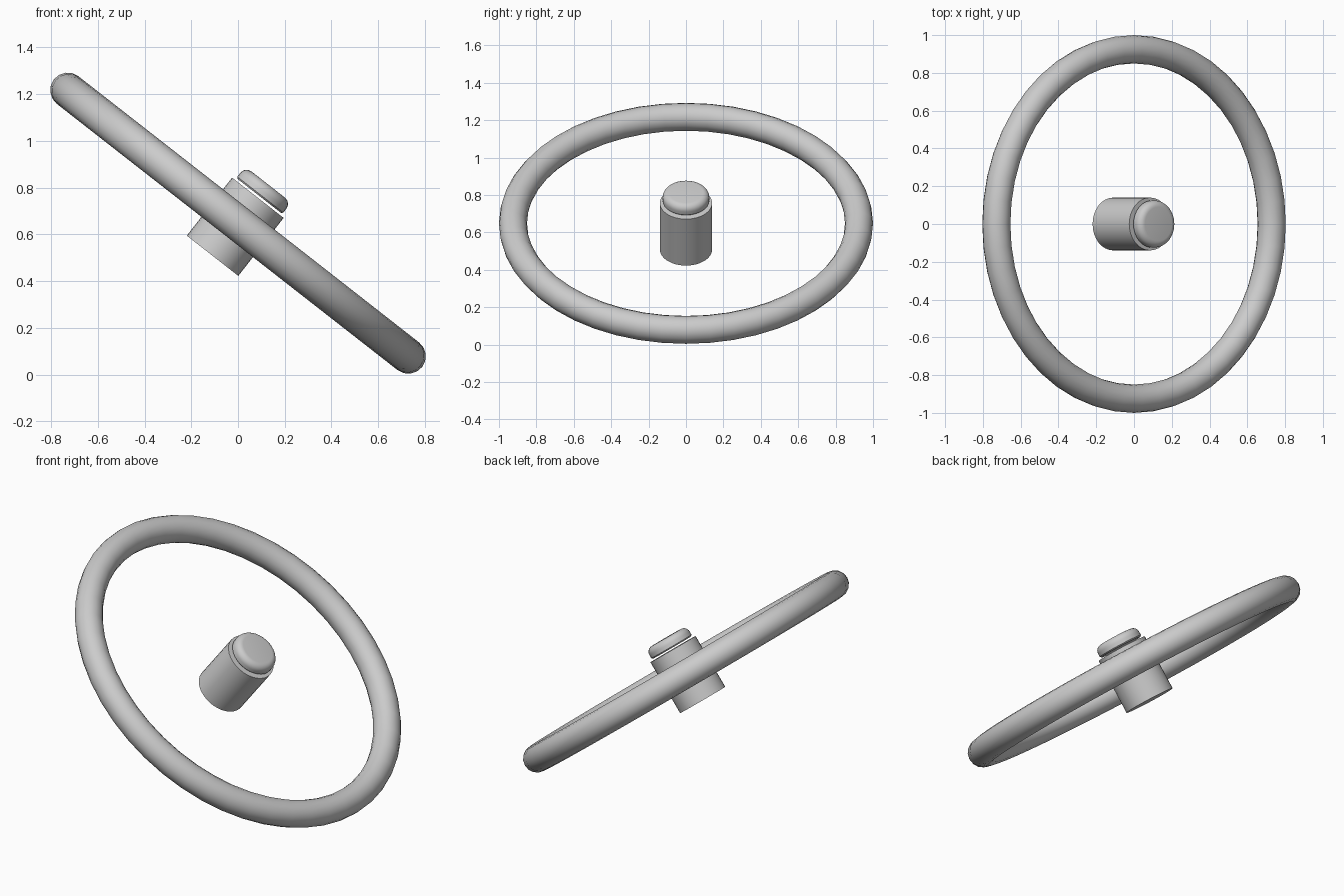
import bpy, bmesh, math
from mathutils import Matrix

cube = bpy.data.objects.get("Cube")
if cube:
    bpy.data.objects.remove(cube, do_unlink=True)

grey = bpy.data.materials.new("light_grey")
grey.use_nodes = True
colour = (0.6, 0.6, 0.6, 1)
grey.diffuse_color = colour
grey.node_tree.nodes["Principled BSDF"].inputs["Base Color"].default_value = colour

# Shared tilt of the whole wheel about its centre
TILT = Matrix.Translation((0, 0, 0.648)) @ Matrix.Rotation(math.radians(38), 4, "Y")


def lathe(name, profile, segments, closed=False):
    """Spin a (radius, height) profile about the wheel axis."""
    bm = bmesh.new()
    verts = [bm.verts.new((r, 0, h)) for r, h in profile]
    pairs = list(zip(verts, verts[1:]))
    if closed:
        pairs.append((verts[-1], verts[0]))
    edges = [bm.edges.new(p) for p in pairs]
    bmesh.ops.spin(bm, geom=verts + edges, cent=(0, 0, 0), axis=(0, 0, 1),
                   angle=math.tau, steps=segments)
    bmesh.ops.remove_doubles(bm, verts=bm.verts, dist=0.0001)
    bmesh.ops.recalc_face_normals(bm, faces=bm.faces)
    mesh = bpy.data.meshes.new(name)
    bm.to_mesh(mesh)
    bm.free()
    mesh.materials.append(grey)
    obj = bpy.data.objects.new(name, mesh)
    bpy.context.collection.objects.link(obj)
    obj.matrix_world = TILT
    bpy.ops.object.select_all(action="DESELECT")
    obj.select_set(True)
    bpy.context.view_layer.objects.active = obj
    bpy.ops.object.shade_smooth_by_angle(angle=math.radians(40))
    return obj


def arc(radius, height, size, start, end, steps):
    """Points on a circular arc in the profile plane, angles in degrees."""
    angles = [math.radians(start + (end - start) * i / steps) for i in range(steps + 1)]
    return [(radius + size * math.cos(a), height + size * math.sin(a)) for a in angles]


# Rim
lathe("rim", arc(0.925, 0, 0.075, 0, 360, 16)[:-1], 48, closed=True)

# Hub cylinder
lathe("hub", [(0, -0.177), (0.14, -0.177), (0.14, 0.138), (0, 0.138)], 32)

# Rounded button floating just above the hub
lathe("horn_button",
      [(0, 0.148), (0.118, 0.148), (0.125, 0.155)]
      + arc(0.09, 0.175, 0.035, 0, 90, 6) + [(0, 0.21)], 32)
